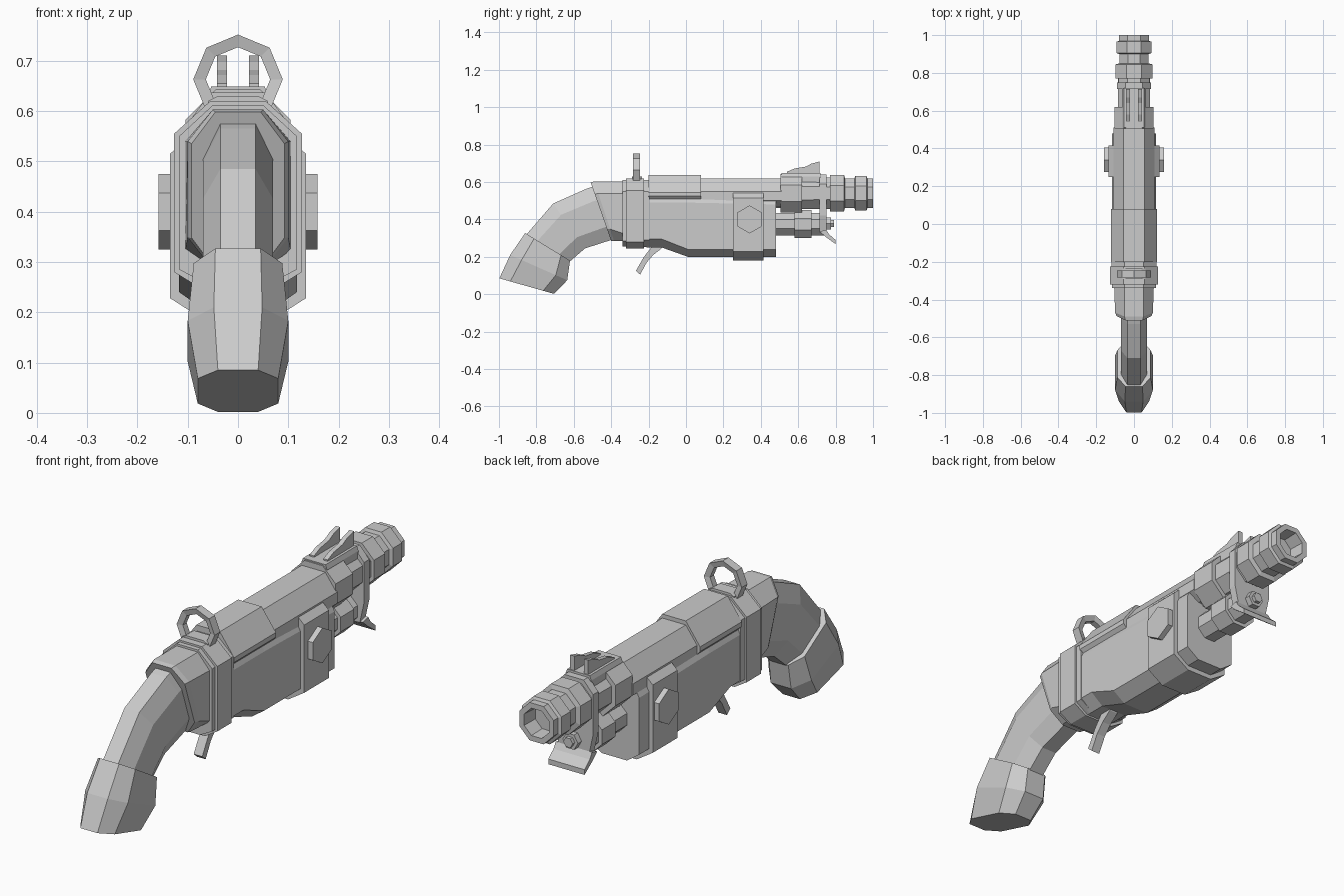
import bpy, bmesh, math

if "Cube" in bpy.data.objects:
    bpy.data.objects.remove(bpy.data.objects["Cube"])


def loft(name, rings, closed=False):
    """Skin a list of equal-sized point rings into one mesh object."""
    bm = bmesh.new()
    vs = [[bm.verts.new(p) for p in r] for r in rings]
    n = len(rings[0])
    pairs = list(zip(vs, vs[1:])) + ([(vs[-1], vs[0])] if closed else [])
    for a, b in pairs:
        for i in range(n):
            j = (i + 1) % n
            bm.faces.new((a[i], a[j], b[j], b[i]))
    if not closed:
        bm.faces.new(vs[0])
        bm.faces.new(vs[-1])
    bmesh.ops.recalc_face_normals(bm, faces=bm.faces)
    me = bpy.data.meshes.new(name)
    bm.to_mesh(me)
    bm.free()
    ob = bpy.data.objects.new(name, me)
    bpy.context.collection.objects.link(ob)
    return ob


def sec(lo, hi, hw, f0, f1, c0=0.25, c1=0.25):
    """Eight-sided section between two (y, z) points; f = flat half widths, c = chamfer fractions."""
    half = [(f0, 0), (hw, c0), (hw, 1 - c1), (f1, 1)]
    pts = half + [(-x, t) for x, t in reversed(half)]
    return [(x, lo[0] + (hi[0] - lo[0]) * t, lo[1] + (hi[1] - lo[1]) * t) for x, t in pts]


def shell(y, hw, z0, z1, z2, z3, f0, f1):
    """Upright section: flat bottom z0, sides z1..z2, flat top z3."""
    h = z3 - z0
    return sec((y, z0), (y, z3), hw, f0, f1, (z1 - z0) / h, (z3 - z2) / h)


def block(name, ya, yb, *dims):
    return loft(name, [shell(ya, *dims), shell(yb, *dims)])


def tube(name, zc, stations):
    """Octagonal turned part along y from (y, radius) stations."""
    return loft(name, [sec((y, zc - r), (y, zc + r), r, .414 * r, .414 * r, .293, .293)
                       for y, r in stations])


def prism(name, profile, xa, xb):
    """Side profile of (y, z) points extruded across x."""
    return loft(name, [[(x, y, z) for y, z in profile] for x in (xa, xb)])


# Curved grip and its end cap
loft("grip", [
    sec((-.39, .29), (-.50, .575), .07, .035, .035),
    sec((-.40, .29), (-.53, .565), .07, .035, .035),
    sec((-.54, .245), (-.71, .485), .07, .035, .035),
    sec((-.65, .15), (-.87, .30), .07, .035, .035)])
loft("grip_cap", [
    sec((-.62, .18), (-.86, .327), .088, .045, .045, .2, .2),
    sec((-.635, .075), (-.94, .21), .10, .048, .048, .2, .2),
    sec((-.705, .002), (-.998, .085), .08, .04, .04, .2, .2)])

# Slanted collar joining grip to receiver
loft("grip_collar", [
    sec((-.40, .285), (-.51, .598), .092, .045, .045, .2, .2),
    sec((-.385, .285), (-.49, .603), .10, .05, .05, .2, .2),
    sec((-.33, .285), (-.33, .603), .105, .05, .05, .12, .2)])

# Rear receiver bands
block("rear_band_thin", -.34, -.31, .117, .255, .285, .55, .612, .06, .05)
block("rear_band_wide", -.32, -.225, .127, .245, .28, .555, .62, .07, .055)
block("rear_band_front", -.23, -.195, .118, .252, .29, .55, .612, .06, .05)

# Lower receiver with stepped belly
loft("receiver", [
    shell(-.21, .117, .25, .295, .49, .53, .06, .10),
    shell(-.13, .117, .25, .295, .49, .53, .06, .10),
    shell(.01, .117, .2, .24, .49, .53, .06, .10),
    shell(.48, .117, .2, .24, .48, .51, .06, .10)])
block("receiver_band", .25, .415, .135, .18, .228, .515, .548, .06, .10)

# Side bolts, both sides
for side, label in ((-1, "left"), (1, "right")):
    loft("side_bolt_" + label, [
        [(side * x, .34 + .075 * math.sin(k * math.pi / 3), .40 + .075 * math.cos(k * math.pi / 3))
         for k in range(6)] for x in (.12, .158)])

# Upper housing over the barrel
block("upper_cover", -.2, .08, .122, .50, .525, .545, .637, .10, .055)
block("barrel_shroud", .05, .51, .108, .47, .50, .548, .62, .06, .055)

# Barrel with muzzle rings and open bore
tube("barrel", .54, [
    (.45, .08), (.505, .08), (.505, .104), (.62, .104), (.62, .085), (.77, .083), (.77, .098),
    (.845, .098), (.85, .078), (.9, .078), (.905, .092), (.965, .092), (.97, .08),
    (1, .08), (1, .058), (.93, .055)])

# Lower tube and retaining nut
tube("lower_tube", .375, [
    (.45, .06), (.58, .06), (.58, .075), (.67, .075), (.67, .06), (.75, .06)])
loft("tube_nut", [
    [(r * math.cos(k * math.pi / 3), y, .378 + r * math.sin(k * math.pi / 3)) for k in range(6)]
    for y, r in ((.74, .036), (.775, .036), (.775, .022), (.79, .022))])

# Front plate with flared lip
block("front_plate", .715, .75, .09, .33, .42, .59, .64, .07, .045)
prism("plate_lip", [(.715, .335), (.75, .345), (.765, .32), (.80, .29), (.80, .268), (.745, .308)],
      -.085, .085)

# Front sight: base and two fins
block("front_sight_base", .51, .72, .06, .58, .585, .63, .649, .06, .053)
for side, label in ((-1, "left"), (1, "right")):
    prism("front_sight_fin_" + label,
          [(.54, .635), (.54, .655), (.58, .672), (.64, .682), (.67, .698), (.715, .71), (.715, .635)],
          side * .022, side * .042)

# Rear ring sight, eight-sided
loft("rear_ring_sight", [
    [(r * math.sin(k * math.pi / 4), y, .663 + r * math.cos(k * math.pi / 4))
     for r, y in ((.064, -.278), (.089, -.284), (.089, -.246), (.064, -.252))]
    for k in range(8)], closed=True)
block("rear_sight_base", -.29, -.235, .06, .57, .575, .62, .63, .06, .04)

# Curved trigger
prism("trigger", [(-.12, .27), (-.17, .27), (-.225, .20), (-.268, .125), (-.245, .105),
                  (-.21, .17), (-.175, .21), (-.13, .245)], -.02, .02)
